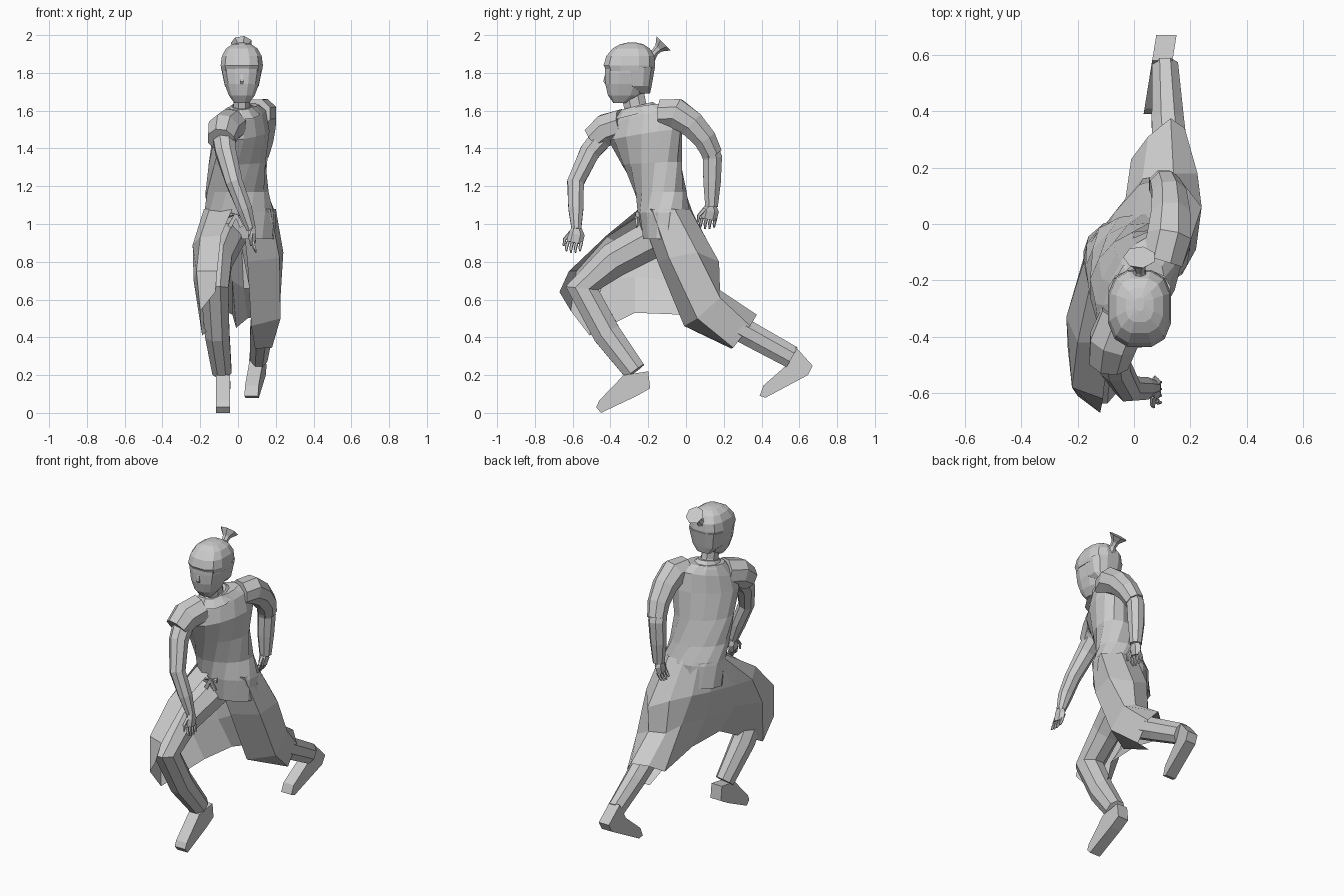
import bpy, bmesh, math
from mathutils import Vector


def make(name, verts, faces):
    me = bpy.data.meshes.new(name)
    me.from_pydata([tuple(v) for v in verts], [], faces)
    bm = bmesh.new()
    bm.from_mesh(me)
    bmesh.ops.recalc_face_normals(bm, faces=bm.faces)
    bm.to_mesh(me)
    bm.free()
    ob = bpy.data.objects.new(name, me)
    bpy.context.collection.objects.link(ob)
    return ob


def loft(name, rings):
    n = len(rings[0])
    faces = [(r * n + i, r * n + (i + 1) % n, (r + 1) * n + (i + 1) % n, (r + 1) * n + i)
             for r in range(len(rings) - 1) for i in range(n)]
    faces += [tuple(range(n)), tuple(range((len(rings) - 1) * n, len(rings) * n))]
    return make(name, [v for ring in rings for v in ring], faces)


def tube(name, pts, n=8):
    """pts: x, y, z, radius across x, optional radius across the other way"""
    rings = []
    for i, p in enumerate(pts):
        c = Vector(p[:3])
        t = Vector(pts[min(i + 1, len(pts) - 1)][:3]) - Vector(pts[max(i - 1, 0)][:3])
        t.normalize()
        u = (Vector((1, 0, 0)) - t * t.x).normalized()
        w = t.cross(u)
        rings.append([c + u * p[3] * math.cos(a) + w * p[-1] * math.sin(a)
                      for a in (math.tau * (k + 0.5) / n for k in range(n))])
    return loft(name, rings)


def boxy(v):
    return math.copysign(abs(v) ** 0.75, v)


def oval_stack(name, rows, cx, n=12):
    """rows: z, front y, back y, half width"""
    rings = []
    for z, f, b, h in rows:
        rings.append([(cx + h * boxy(math.cos(a)), (f + b) / 2 + (b - f) / 2 * boxy(math.sin(a)), z)
                      for a in (math.tau * (k + 0.5) / n for k in range(n))])
    return loft(name, rings)


# torso of the coat: twisted and tilted oval rings
rings = []
for cx, cy, z, a, b, deg, tilt in [
        (.01, -.10, .92, .19, .13, 0, 0), (.01, -.11, 1.06, .19, .145, 8, 0),
        (-.005, -.135, 1.17, .175, .13, 25, 0), (-.005, -.18, 1.32, .18, .13, 48, .05),
        (.015, -.215, 1.47, .215, .125, 60, .15), (.02, -.215, 1.57, .20, .10, 62, .25),
        (.02, -.23, 1.62, .12, .075, 62, .15)]:
    co, si = math.cos(math.radians(deg)), math.sin(math.radians(deg))
    ring = []
    for k in range(14):
        t = math.tau * k / 14
        u, v = a * math.cos(t), b * math.sin(t)
        ring.append((cx + u * co - v * si, cy + u * si + v * co, z + tilt * u))
    rings.append(ring)
loft("coat_body", rings)

# open coat skirt: columns from waist to hem, right front edge round the back to left front edge
columns = [
    [(.02, -.25, 1.08), (.05, -.15, .80), (.07, -.01, .46), (.09, .24, .34)],
    [(.17, -.18, 1.08), (.22, -.09, .82), (.225, .06, .50), (.18, .25, .345)],
    [(.20, -.06, 1.08), (.24, .06, .85), (.225, .18, .61), (.18, .34, .46)],
    [(.11, .02, 1.08), (.15, .175, .80), (.14, .18, .65), (.13, .375, .52)],
    [(0, .025, 1.08), (.02, .14, .86), (.03, .16, .66), (.05, .31, .50)],
    [(-.09, 0, 1.08), (-.07, .04, .88), (-.03, .09, .70), (-.01, .23, .45)],
    [(-.13, -.03, 1.08), (-.14, -.05, .89), (-.09, -.07, .70), (-.03, -.02, .52)],
    [(-.17, -.09, 1.08), (-.20, -.20, .89), (-.16, -.27, .72), (-.05, -.27, .53)],
    [(-.18, -.14, 1.08), (-.24, -.33, .89), (-.235, -.44, .70), (-.19, -.51, .41)],
    [(-.15, -.19, 1.08), (-.20, -.42, .93), (-.22, -.58, .75), (-.20, -.61, .54)],
    [(-.03, -.25, 1.08), (-.09, -.42, .94), (-.11, -.62, .75), (-.12, -.67, .64)]]
make("coat_skirt", [p for c in columns for p in c],
     [(c * 4 + r, c * 4 + r + 1, c * 4 + r + 5, c * 4 + r + 4)
      for c in range(len(columns) - 1) for r in range(3)])

# trousers
tube("front_trouser_leg", [(-.06, -.12, .95, .11), (-.11, -.38, .81, .085, .10),
                           (-.125, -.55, .66, .08, .095), (-.11, -.42, .42, .07, .08),
                           (-.085, -.27, .22, .055, .065)])
tube("back_trouser_leg", [(.10, -.05, .95, .10), (.13, .05, .68, .075, .09),
                          (.135, .17, .51, .07, .075), (.12, .36, .405, .062, .07),
                          (.11, .56, .295, .05, .065)])


# shoes: side profile in y, z spread across x, leaning from toe to heel
def shoe(name, profile, toe_x, heel_x, half):
    ys = [p[0] for p in profile]
    lo, hi = min(ys), max(ys)
    sides = []
    for s in (-half, half):
        sides.append([(toe_x + (heel_x - toe_x) * (y - lo) / (hi - lo) + s, y, z)
                      for y, z in profile])
    return loft(name, sides)


shoe("front_shoe", [(-.20, .22), (-.19, .13), (-.26, .09), (-.45, 0), (-.475, .03),
                    (-.46, .065), (-.33, .20)], -.08, -.078, .037)
shoe("back_shoe", [(.58, .35), (.67, .25), (.645, .20), (.42, .08), (.39, .09),
                   (.41, .145), (.53, .25)], .07, .115, .036)

# arms and short sleeves
tube("front_arm", [(-.08, -.41, 1.50, .068), (-.065, -.51, 1.38, .058), (-.02, -.585, 1.22, .048),
                   (.035, -.583, 1.08, .043), (.07, -.58, .97, .027)])
tube("front_sleeve", [(-.035, -.33, 1.525, .09), (-.075, -.42, 1.50, .09), (-.09, -.49, 1.445, .075)])
tube("back_arm", [(.13, 0, 1.53, .06), (.125, .10, 1.46, .058), (.105, .14, 1.35, .055),
                  (.10, .138, 1.22, .05), (.10, .135, 1.09, .036)])
tube("back_sleeve", [(.10, -.13, 1.585, .08), (.125, -.05, 1.585, .085), (.13, .03, 1.53, .075),
                     (.125, .10, 1.45, .066), (.11, .14, 1.37, .057)])


# hands: palm, four fingers and a thumb
def hand(name, x, y, z, curl):
    tube(name + "_palm", [(x, y, z, .022, .024), (x + curl * .2, y, z - .04, .025, .044),
                          (x + curl * .4, y - .01, z - .085, .018, .042)], 6)
    for k in range(4):
        fy = y - .045 + k * .024
        tube(f"{name}_finger_{k + 1}",
             [(x + curl * .4, fy, z - .08, .010), (x + curl * .8, fy - .008, z - .11, .009),
              (x + curl * 1.3, fy - .008, z - .14 + abs(k - 1.5) * .008, .005)], 5)
    tube(name + "_thumb", [(x, y - .03, z - .03, .012), (x - curl * .2, y - .062, z - .065, .010),
                           (x, y - .068, z - .10, .006)], 5)


hand("front_hand", .07, -.58, .985, .02)
hand("back_hand", .10, .13, 1.11, -.025)

# neck, collar, head, hair
tube("neck", [(.02, -.24, 1.56, .06), (.02, -.27, 1.63, .048, .065), (.02, -.29, 1.73, .05, .065)])
tube("collar", [(.02, -.25, 1.585, .10, .13), (.02, -.26, 1.625, .055, .085)], 10)
oval_stack("head", [(1.64, -.385, -.31, .04), (1.68, -.415, -.24, .07), (1.74, -.43, -.20, .093),
                    (1.80, -.432, -.18, .105), (1.86, -.43, -.17, .108), (1.91, -.40, -.19, .09)], .02)
oval_stack("hair_cap", [(1.81, -.425, -.168, .110), (1.84, -.440, -.16, .115),
                        (1.89, -.425, -.165, .108), (1.93, -.39, -.19, .085),
                        (1.952, -.35, -.225, .05), (1.96, -.31, -.26, .015)], .02)
oval_stack("hair_back", [(1.69, -.25, -.19, .05), (1.73, -.33, -.18, .092),
                         (1.83, -.35, -.162, .113)], .02)
tube("nose", [(.02, -.422, 1.80, .006), (.02, -.430, 1.755, .012), (.02, -.420, 1.74, .008)], 4)
tube("ponytail", [(.02, -.205, 1.865, .04), (.02, -.165, 1.91, .02), (.02, -.145, 1.93, .024),
                  (.02, -.118, 1.957, .058, .055)], 7)

# waist knot with two tails
tube("waist_knot", [(-.05, -.255, 1.05, .016), (-.01, -.27, 1.05, .022), (.03, -.255, 1.05, .016)], 6)
for side, dx in (("left", -.035), ("right", .03)):
    tube(f"knot_tail_{side}", [(-.01, -.265, 1.05, .012, .008), (-.01 + dx, -.26, .985, .016, .006)], 4)
